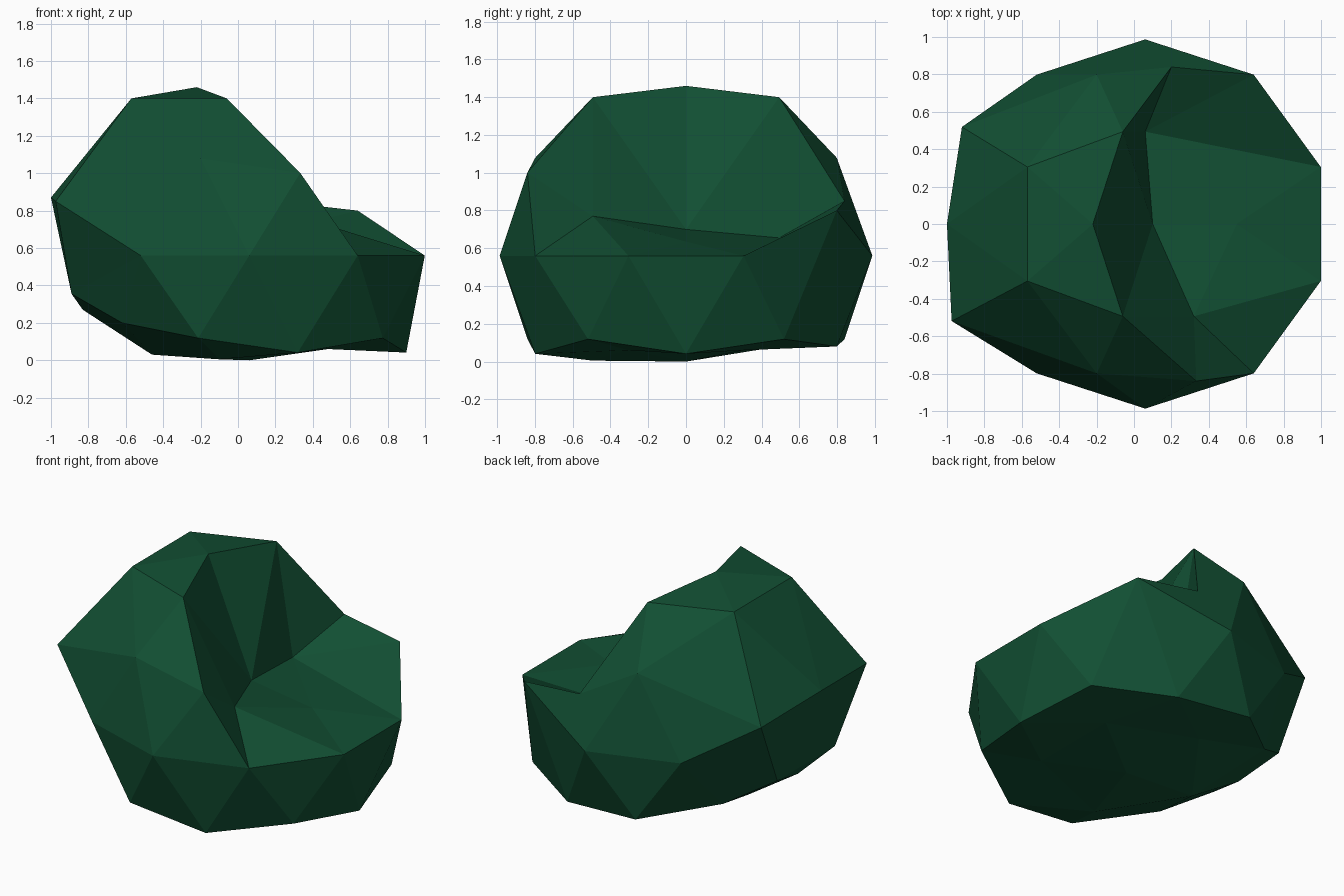
import bpy, bmesh, math
from mathutils import Vector

if "Cube" in bpy.data.objects:
    bpy.data.objects.remove(bpy.data.objects["Cube"])

# One dark green material
green = bpy.data.materials.new("dark green")
green.diffuse_color = (0.0058, 0.078, 0.033, 1.0)
green.use_nodes = True
green.node_tree.nodes["Principled BSDF"].inputs["Base Color"].default_value = green.diffuse_color

# Base form: unit low-poly icosphere
bm = bmesh.new()
bmesh.ops.create_icosphere(bm, subdivisions=2, radius=1.0)
bm.verts.ensure_lookup_table()
start = [v.co.copy() for v in bm.verts]

RADIUS, CENTRE_X, CENTRE_Z = 0.987, 0.06, 0.56
for v in bm.verts:
    v.co = v.co * RADIUS + Vector((CENTRE_X, 0, CENTRE_Z))


def pull(azimuth, elevation, x, z, mirror=False):
    """Slide the vertex in the given direction to a new x and z, keeping y."""
    for az in ((azimuth, -azimuth) if mirror else (azimuth,)):
        a, e = math.radians(az), math.radians(elevation)
        d = Vector((math.cos(e) * math.cos(a), math.cos(e) * math.sin(a), math.sin(e)))
        i = max(range(len(start)), key=lambda k: start[k].dot(d))
        bm.verts[i].co.x, bm.verts[i].co.z = x, z


# Crown leaning to the left
pull(0, 90, -0.22, 1.46)
pull(72, 58, -0.06, 1.40, True)
pull(144, 58, -0.57, 1.40, True)

# Left bulge
pull(180, 32, -1.00, 0.87)
pull(144, 27, -0.92, 0.80)
pull(-144, 27, -0.975, 0.85)

# Cleft and low shelf on the right
pull(0, 58, 0.10, 0.70)
pull(0, 27, 0.55, 0.635)
pull(36, 32, 0.06, 0.655)
pull(-36, 32, 0.32, 0.77)
pull(72, 27, 0.20, 0.85)
pull(54, 0, 0.64, 0.80)

# Undercut on the left
pull(162, 0, -0.89, 0.355, True)
pull(180, -27, -0.83, 0.27)
pull(144, -32, -0.62, 0.20, True)

# Flattened underside
pull(180, -58, -0.46, 0.03)
pull(108, -58, -0.10, 0.08)
pull(-108, -58, -0.10, 0.005)
pull(36, -58, 0.48, 0.06, True)
pull(72, -32, 0.32, 0.08)
pull(0, -90, 0.06, 0.0)

for f in bm.faces:
    f.smooth = False
mesh = bpy.data.meshes.new("bush")
bm.to_mesh(mesh)
bm.free()
mesh.materials.append(green)
bush = bpy.data.objects.new("bush", mesh)
bpy.context.collection.objects.link(bush)
